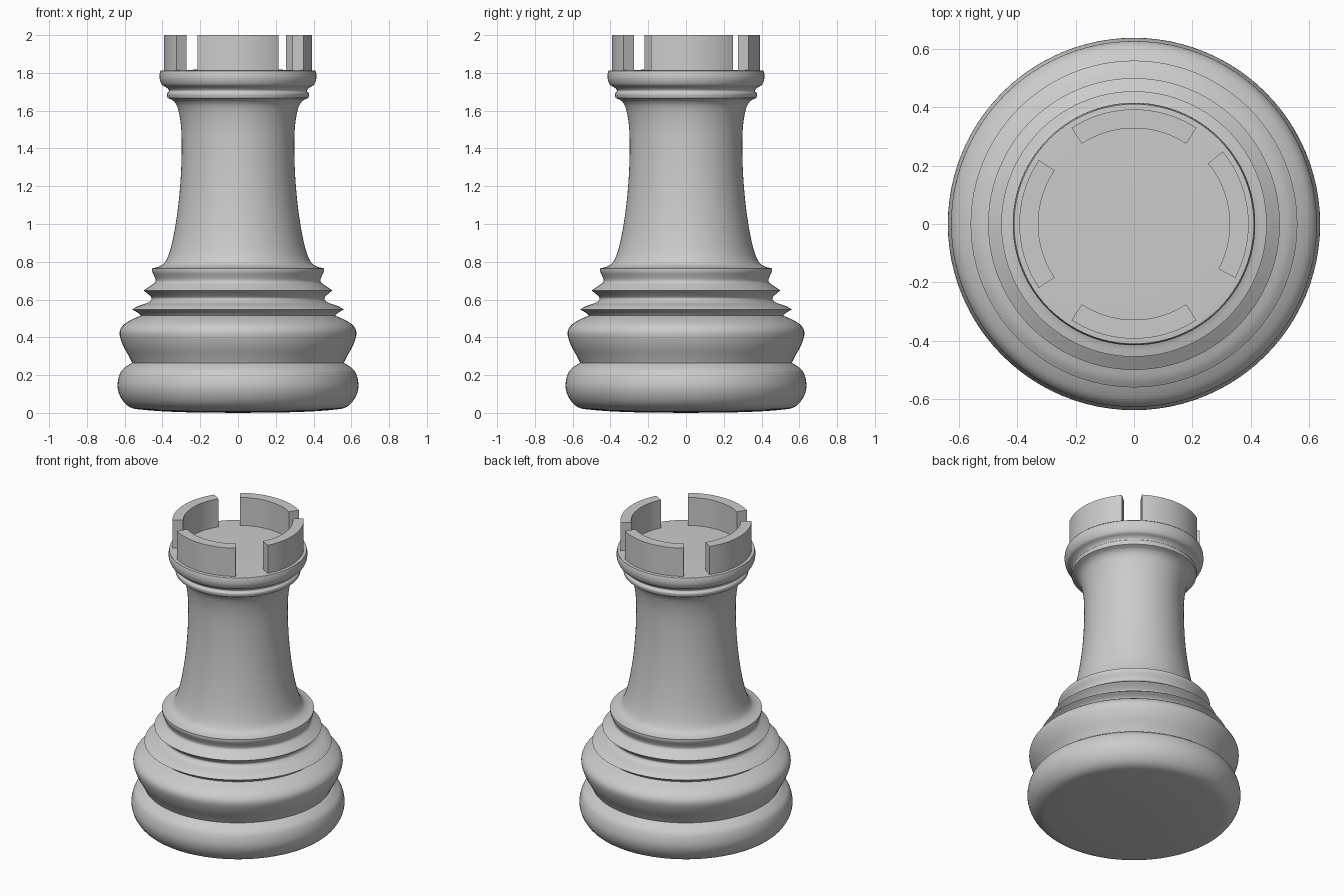
import bpy, bmesh
from math import sin, cos, radians, pi
from mathutils import Vector

if "Cube" in bpy.data.objects:
    bpy.data.objects.remove(bpy.data.objects["Cube"])

SEGMENTS = 96


def smooth_path(pts, steps=5):
    """Catmull-Rom curve through (radius, height) points."""
    p = [Vector(q) for q in pts]
    p = [p[0] * 2 - p[1]] + p + [p[-1] * 2 - p[-2]]
    out = []
    for i in range(1, len(p) - 2):
        a, b, c, d = p[i - 1:i + 3]
        for k in range(steps):
            t = k / steps
            out.append(0.5 * (2 * b + (c - a) * t + (2 * a - 5 * b + 4 * c - d) * t ** 2
                              + (3 * b - a - 3 * c + d) * t ** 3))
    return out + [p[-2]]


def finish(name, bm, angle):
    bmesh.ops.recalc_face_normals(bm, faces=bm.faces)
    mesh = bpy.data.meshes.new(name)
    bm.to_mesh(mesh)
    bm.free()
    ob = bpy.data.objects.new(name, mesh)
    bpy.context.collection.objects.link(ob)
    bpy.ops.object.select_all(action='DESELECT')
    ob.select_set(True)
    bpy.context.view_layer.objects.active = ob
    bpy.ops.object.shade_smooth_by_angle(angle=radians(angle))
    return ob


def lathe(name, sections):
    """Revolve smooth profile sections; a crease is left where sections meet."""
    profile = []
    for s in sections:
        path = smooth_path(s)
        profile += path if not profile else path[1:]
    bm = bmesh.new()
    verts = [bm.verts.new((r, 0, z)) for r, z in profile]
    edges = [bm.edges.new(e) for e in zip(verts, verts[1:])]
    bmesh.ops.spin(bm, geom=verts + edges, cent=(0, 0, 0), axis=(0, 0, 1),
                   angle=2 * pi, steps=SEGMENTS, use_merge=True)
    bmesh.ops.remove_doubles(bm, verts=bm.verts, dist=1e-5)
    return finish(name, bm, 40)


def merlon(name, start, end, inner=0.328, outer=0.393, bottom=1.79, top=2.0, steps=18):
    """Curved wall block between two angles in degrees."""
    bm = bmesh.new()
    rings = []
    for i in range(steps + 1):
        a = radians(start + (end - start) * i / steps)
        rings.append([bm.verts.new((r * cos(a), r * sin(a), z)) for r, z in
                      ((inner, bottom), (outer, bottom), (outer, top), (inner, top))])
    for a, b in zip(rings, rings[1:]):
        for k in range(4):
            n = (k + 1) % 4
            bm.faces.new((a[k], a[n], b[n], b[k]))
    bm.faces.new(rings[0])
    bm.faces.new(rings[-1])
    return finish(name, bm, 30)


# Turned body: foot, base bulge, collar rings, shaft, head ring and floor
lathe("turned_body", [
    [(0, 0), (0.3, 0.004), (0.5, 0.016), (0.575, 0.032), (0.62, 0.08), (0.638, 0.145),
     (0.622, 0.215), (0.585, 0.25), (0.56, 0.265)],
    [(0.56, 0.265), (0.575, 0.295), (0.61, 0.36), (0.627, 0.42), (0.612, 0.46),
     (0.57, 0.49), (0.515, 0.515)],
    [(0.515, 0.515), (0.53, 0.53), (0.56, 0.547)],
    [(0.56, 0.547), (0.53, 0.565), (0.475, 0.585), (0.457, 0.605), (0.472, 0.625),
     (0.5, 0.648)],
    [(0.5, 0.648), (0.47, 0.668), (0.44, 0.69), (0.438, 0.71), (0.453, 0.745), (0.455, 0.765)],
    [(0.455, 0.765), (0.415, 0.776), (0.385, 0.8), (0.36, 0.86), (0.337, 0.96), (0.316, 1.1),
     (0.303, 1.25), (0.298, 1.4), (0.302, 1.52), (0.318, 1.61), (0.34, 1.65), (0.373, 1.668)],
    [(0.373, 1.668), (0.376, 1.69), (0.365, 1.705), (0.378, 1.722), (0.402, 1.737),
     (0.414, 1.765), (0.415, 1.79), (0.411, 1.811)],
    [(0.411, 1.811), (0.39, 1.814), (0.2, 1.817), (0, 1.817)],
])

# Battlements: four wall blocks, the right one turned slightly
for name, start, end in (("back_merlon", 57, 123), ("left_merlon", 146, 214),
                         ("front_merlon", 237, 303), ("right_merlon", -28, 39.3)):
    merlon(name, start, end)
